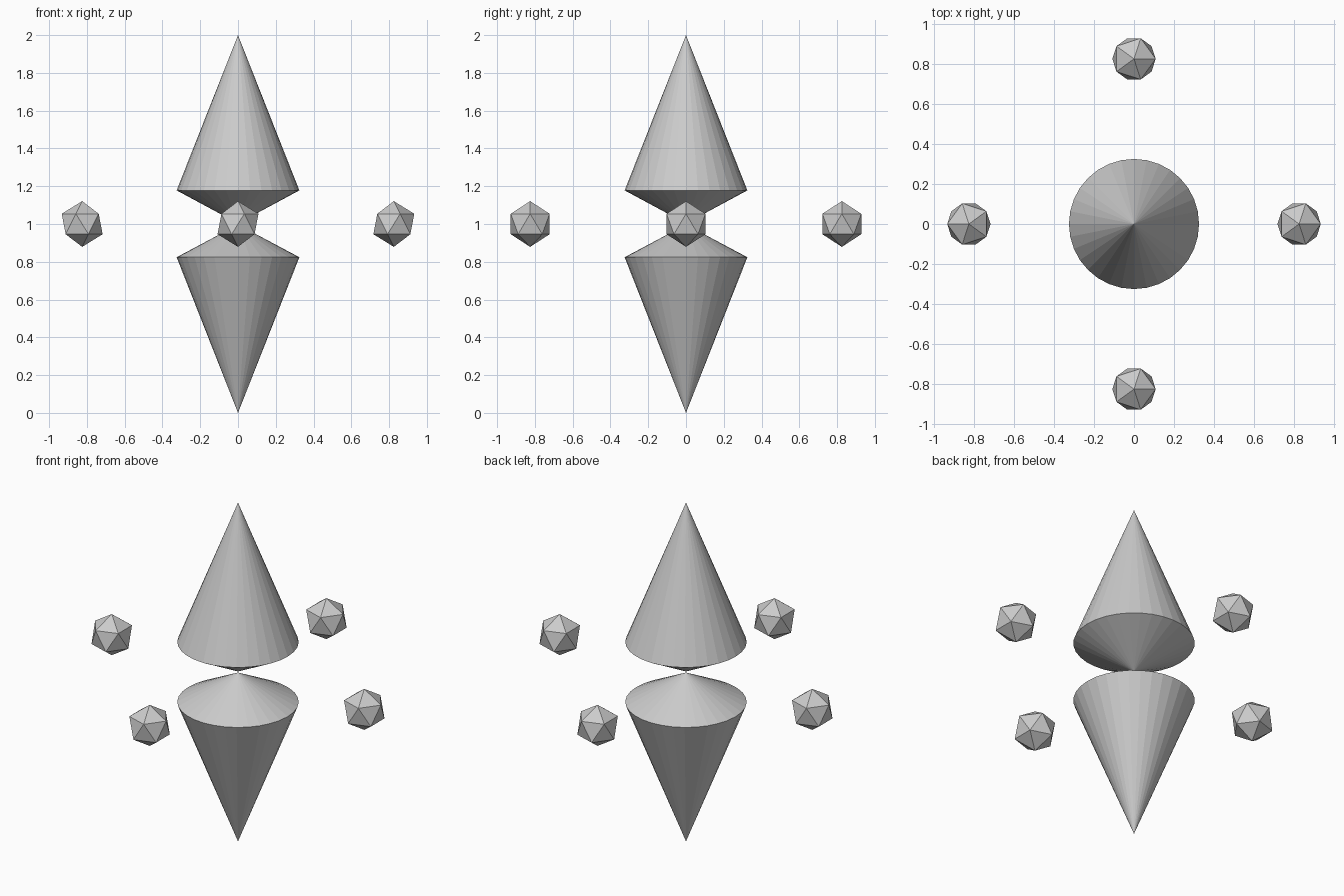
import bpy
import math

if "Cube" in bpy.data.objects:
    bpy.data.objects.remove(bpy.data.objects["Cube"])

RIM = 0.325      # radius at the widest ring
MID = 1.0        # height where the two halves meet


def cone(z_low, z_high, r_low, r_high, bm_name):
    bpy.ops.mesh.primitive_cone_add(
        vertices=32, radius1=r_low, radius2=r_high, depth=z_high - z_low,
        end_fill_type='NOTHING', location=(0, 0, (z_low + z_high) / 2))
    bpy.context.object.name = bm_name
    return bpy.context.object


def bicone(name, bottom, rim, top):
    # Two open cones joined and welded at the rim
    lower = cone(bottom, rim, 0, RIM, name)
    upper = cone(rim, top, RIM, 0, name + "_cap")
    bpy.ops.object.select_all(action='DESELECT')
    upper.select_set(True)
    lower.select_set(True)
    bpy.context.view_layer.objects.active = lower
    bpy.ops.object.join()
    bpy.ops.object.mode_set(mode='EDIT')
    bpy.ops.mesh.select_all(action='SELECT')
    bpy.ops.mesh.remove_doubles(threshold=0.0005)
    bpy.ops.mesh.normals_make_consistent(inside=False)
    bpy.ops.object.mode_set(mode='OBJECT')
    lower.name = name


# Central crystal: upper and lower spikes meeting tip to tip
bicone("upper_spike", MID + 0.003, 1.178, 2.0)
bicone("lower_spike", 0.0, 0.824, MID - 0.003)

# Four floating faceted orbs; the left one mirrors the right one
for name, x, y, turn in (("right_orb", 1, 0, 0), ("left_orb", -1, 0, math.pi),
                         ("front_orb", 0, -1, 0), ("back_orb", 0, 1, 0)):
    bpy.ops.mesh.primitive_ico_sphere_add(
        subdivisions=1, radius=0.121,
        location=(0.825 * x, 0.825 * y, MID), rotation=(0, 0, turn))
    bpy.context.object.name = name
